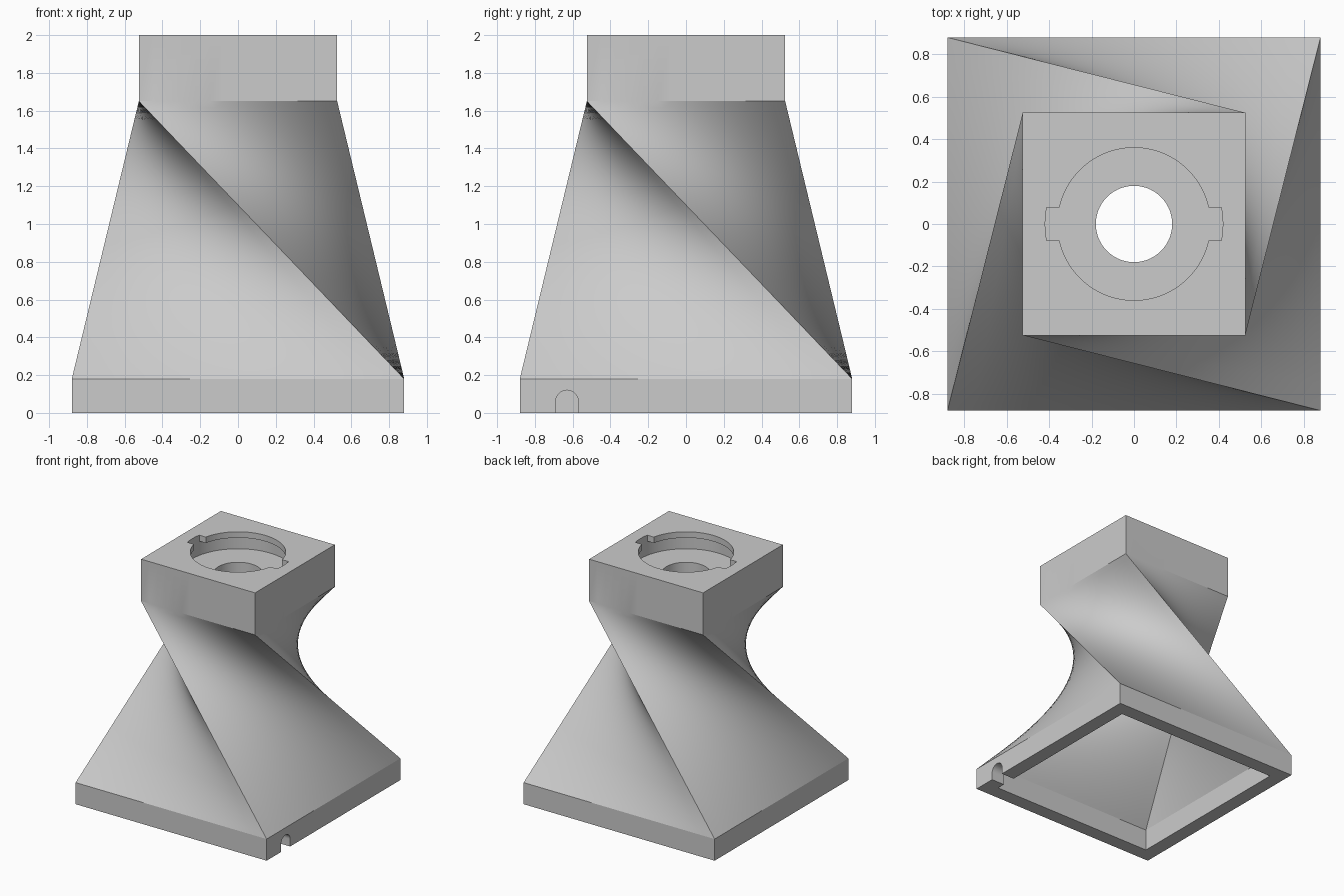
import bpy, bmesh, math
from mathutils import Vector

cube = bpy.data.objects.get("Cube")
if cube:
    bpy.data.objects.remove(cube, do_unlink=True)

grey = bpy.data.materials.new("plain grey")
grey.use_nodes = True
colour = (0.6, 0.6, 0.6, 1)
grey.diffuse_color = colour
grey.node_tree.nodes["Principled BSDF"].inputs["Base Color"].default_value = colour

ROWS, COLS, SEGS = 40, 14, 96
Z_BASE, Z_NECK, Z_TOP = 0.18, 1.65, 2.0


def skin(name, rings):
    """Closed solid through a list of equally long point rings."""
    bm = bmesh.new()
    loops = [[bm.verts.new(p) for p in ring] for ring in rings]
    n = len(loops[0])
    for a, b in zip(loops, loops[1:]):
        for i in range(n):
            j = (i + 1) % n
            bm.faces.new((a[i], a[j], b[j], b[i]))
    bm.faces.new(loops[0][::-1])
    bm.faces.new(loops[-1])
    bmesh.ops.recalc_face_normals(bm, faces=bm.faces)
    mesh = bpy.data.meshes.new(name)
    bm.to_mesh(mesh)
    bm.free()
    mesh.materials.append(grey)
    obj = bpy.data.objects.new(name, mesh)
    bpy.context.collection.objects.link(obj)
    return obj


def square_ring(corner, z):
    """Square given by one corner, each side split into columns."""
    corners = [Vector(corner)]
    for _ in range(3):
        x, y = corners[-1]
        corners.append(Vector((-y, x)))
    return [(*corners[k].lerp(corners[(k + 1) % 4], c / COLS), z)
            for k in range(4) for c in range(COLS)]


def twisted_tower(name, low, high, z_start, z_end=None):
    """Square plinth, quarter-turn ruled twist, optional square head."""
    rings = [square_ring((low, low), z_start)]
    for r in range(ROWS + 1):
        t = r / ROWS
        corner = Vector((low, low)).lerp(Vector((high, -high)), t)
        rings.append(square_ring(corner, Z_BASE + t * (Z_NECK - Z_BASE)))
    if z_end:
        rings.append(square_ring((high, -high), z_end))
    return skin(name, rings)


def prism(name, outline, z0, z1):
    return skin(name, [[(x, y, z) for x, y in outline] for z in (z0, z1)])


def arc(radius, start, end, steps):
    return [(radius * math.cos(a), radius * math.sin(a))
            for a in (start + (end - start) * i / steps for i in range(steps + 1))]


def circle(radius):
    return arc(radius, 0, math.tau, SEGS)[:-1]


# Outer body
body = twisted_tower("twisted_stand", 0.88, 0.525, 0, Z_TOP)

# Hollow inside, following the same twist
cutters = [twisted_tower("inner_hollow", 0.76, 0.41, -0.1)]

# Centre hole and the locking recess beneath the lip
cutters.append(prism("centre_hole", circle(0.18), 1.5, 1.9))
cutters.append(prism("lock_recess", circle(0.421), 1.83, 1.95))

# Round opening with two opposite notches
opening = []
for turn in (0, math.pi):
    tab = math.asin(0.078 / 0.419)
    rim = math.asin(0.078 / 0.36)
    opening += arc(0.419, turn - tab, turn + tab, 8)
    opening += arc(0.36, turn + rim, turn + math.pi - rim, SEGS // 2)
cutters.append(prism("notched_opening", opening, 1.9, 2.1))

# Arched cable slot through the base wall
arch = [(0.06, -0.1)] + [(x, y + 0.06) for x, y in arc(0.06, 0, math.pi, 24)] + [(-0.06, -0.1)]
cutters.append(skin("cable_slot", [[(x, y - 0.63, z) for y, z in arch] for x in (0.7, 1.0)]))

bpy.context.view_layer.objects.active = body
for cutter in cutters:
    cutter.hide_render = True
    cut = body.modifiers.new(cutter.name, "BOOLEAN")
    cut.operation = "DIFFERENCE"
    cut.solver = "EXACT"
    cut.object = cutter
    bpy.ops.object.modifier_apply(modifier=cut.name)
    bpy.data.objects.remove(cutter, do_unlink=True)

bpy.ops.object.select_all(action="DESELECT")
body.select_set(True)
bpy.ops.object.shade_smooth_by_angle(angle=math.radians(12))
